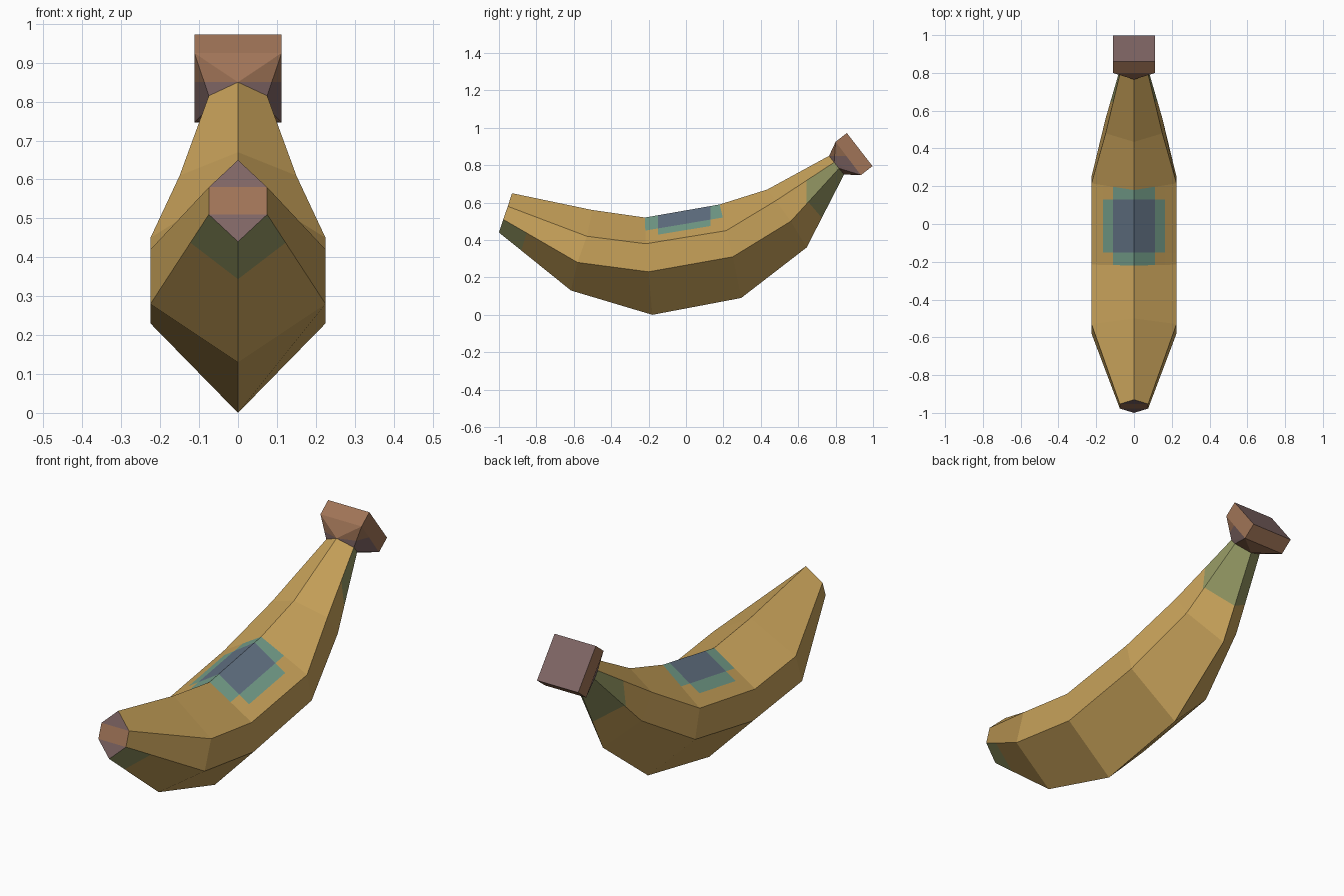
import bpy, bmesh
from mathutils import Vector

if "Cube" in bpy.data.objects:
    bpy.data.objects.remove(bpy.data.objects["Cube"])


def material(name, rgb):
    def lin(c):
        c /= 255
        return c / 12.92 if c <= 0.04045 else ((c + 0.055) / 1.055) ** 2.4
    m = bpy.data.materials.new(name)
    m.diffuse_color = (*[lin(c) for c in rgb], 1)
    m.use_nodes = True
    m.node_tree.nodes["Principled BSDF"].inputs["Base Color"].default_value = m.diffuse_color
    return m


MATS = [material("ripe yellow", (200, 162, 90)),
        material("unripe green", (146, 150, 98)),
        material("stem brown", (160, 116, 87)),
        material("mauve brown", (128, 102, 101)),
        material("teal sticker edge", (116, 158, 138)),
        material("slate sticker centre", (98, 114, 132))]
YELLOW, GREEN, BROWN, MAUVE, TEAL, SLATE = range(6)


def finish(name, bm):
    bmesh.ops.recalc_face_normals(bm, faces=bm.faces[:])
    me = bpy.data.meshes.new(name)
    bm.to_mesh(me)
    bm.free()
    for m in MATS:
        me.materials.append(m)
    ob = bpy.data.objects.new(name, me)
    bpy.context.collection.objects.link(ob)
    return ob


def cut(bm, faces, co, no):
    geom = set(faces)
    for f in faces:
        geom.update(f.edges)
        geom.update(f.verts)
    bmesh.ops.bisect_plane(bm, geom=list(geom), plane_co=co, plane_no=no, dist=1e-5)


# Hexagonal rings: half width, then (y, z) of top, upper side, lower side, bottom
RINGS = [
    (0.075, (-0.93, 0.65), (-0.953, 0.58), (-0.977, 0.51), (-1.0, 0.44)),
    (0.225, (-0.50, 0.56), (-0.53, 0.42), (-0.58, 0.28), (-0.615, 0.13)),
    (0.225, (-0.22, 0.52), (-0.215, 0.38), (-0.20, 0.23), (-0.18, 0.0)),
    (0.225, (0.18, 0.59), (0.215, 0.45), (0.25, 0.31), (0.295, 0.09)),
    (0.15, (0.435, 0.67), (0.48, 0.61), (0.56, 0.50), (0.645, 0.36)),
    (0.075, (0.765, 0.85), (0.792, 0.815), (0.818, 0.783), (0.845, 0.75)),
]


def ring_points(ring):
    w, t, u, l, b = ring
    return [Vector(p) for p in ((0, *t), (w, *u), (w, *l), (0, *b), (-w, *l), (-w, *u))]


# Fruit body, lofted through the rings; each face is tagged segment * 10 + side
bm = bmesh.new()
tag = bm.faces.layers.int.new("tag")
rings = [[bm.verts.new(p) for p in ring_points(r)] for r in RINGS]
for s in range(5):
    for k in range(6):
        n = (k + 1) % 6
        f = bm.faces.new((rings[s][k], rings[s][n], rings[s + 1][n], rings[s + 1][k]))
        f[tag] = s * 10 + k
bm.faces.new(rings[0])[tag] = 99
bm.faces.new(rings[-1])[tag] = 98


def tagged(*tags):
    return [f for f in bm.faces if f[tag] in tags]


# Sticker cut into the two top faces of the middle segment
for x in (-0.165, -0.112, 0.112, 0.165):
    cut(bm, tagged(20, 25), (x, 0, 0), (1, 0, 0))
for y in (-0.15, 0.13):
    cut(bm, tagged(20, 25), (0, y, 0), (0, 1, 0))
for f in tagged(20, 25):
    c = f.calc_center_median()
    ax, mid_y = abs(c.x), -0.15 < c.y < 0.13
    if ax < 0.112:
        f.material_index = SLATE if mid_y else TEAL
    elif ax < 0.165 and mid_y:
        f.material_index = TEAL

# Green patches near the tip and the stem
for tags, co, no in (((2, 3), (0, -0.88, 0.345), (0, -0.95, 0.29)),
                     ((41, 44), (0, 0.645, 0.6), (0, 1, 0)),
                     ((42, 43), (0, 0.725, 0.52), (0, 0.76, 0.65))):
    cut(bm, tagged(*tags), co, no)
    for f in tagged(*tags):
        if (f.calc_center_median() - Vector(co)).dot(Vector(no)) > 0:
            f.material_index = GREEN

# Blossom tip: brown band between mauve ends
for z in (0.51, 0.58):
    cut(bm, tagged(99), (0, 0, z), (0, 0, 1))
for f in tagged(99):
    z = f.calc_center_median().z
    f.material_index = BROWN if 0.51 < z < 0.58 else MAUVE
bm.faces.layers.int.remove(tag)
finish("banana_body", bm)

# Stem end: square block flaring out from the last ring
bm = bmesh.new()
for p in ring_points(RINGS[-1]):
    bm.verts.new(p)
for y, z in ((0.80, 0.925), (0.86, 0.972), (0.997, 0.795), (0.935, 0.747)):
    for x in (-0.112, 0.112):
        bm.verts.new((x, y, z))
bmesh.ops.convex_hull(bm, input=bm.verts[:])
bmesh.ops.dissolve_limit(bm, angle_limit=0.02, verts=bm.verts[:], edges=bm.edges[:])
bm.normal_update()
axis = Vector((0, 0.79, 0.61))
flare = [f for f in bm.faces if abs(f.normal.x) > 0.3 and f.normal.dot(axis) < -0.05]
cut(bm, flare, (0, 0, 0.85), (0, 0, 1))
bm.normal_update()
for f in bm.faces:
    d = f.normal.dot(axis)
    low_flare = abs(f.normal.x) > 0.3 and d < -0.05 and f.calc_center_median().z < 0.85
    f.material_index = MAUVE if d > 0.9 or low_flare else BROWN
finish("stem_end", bm)
